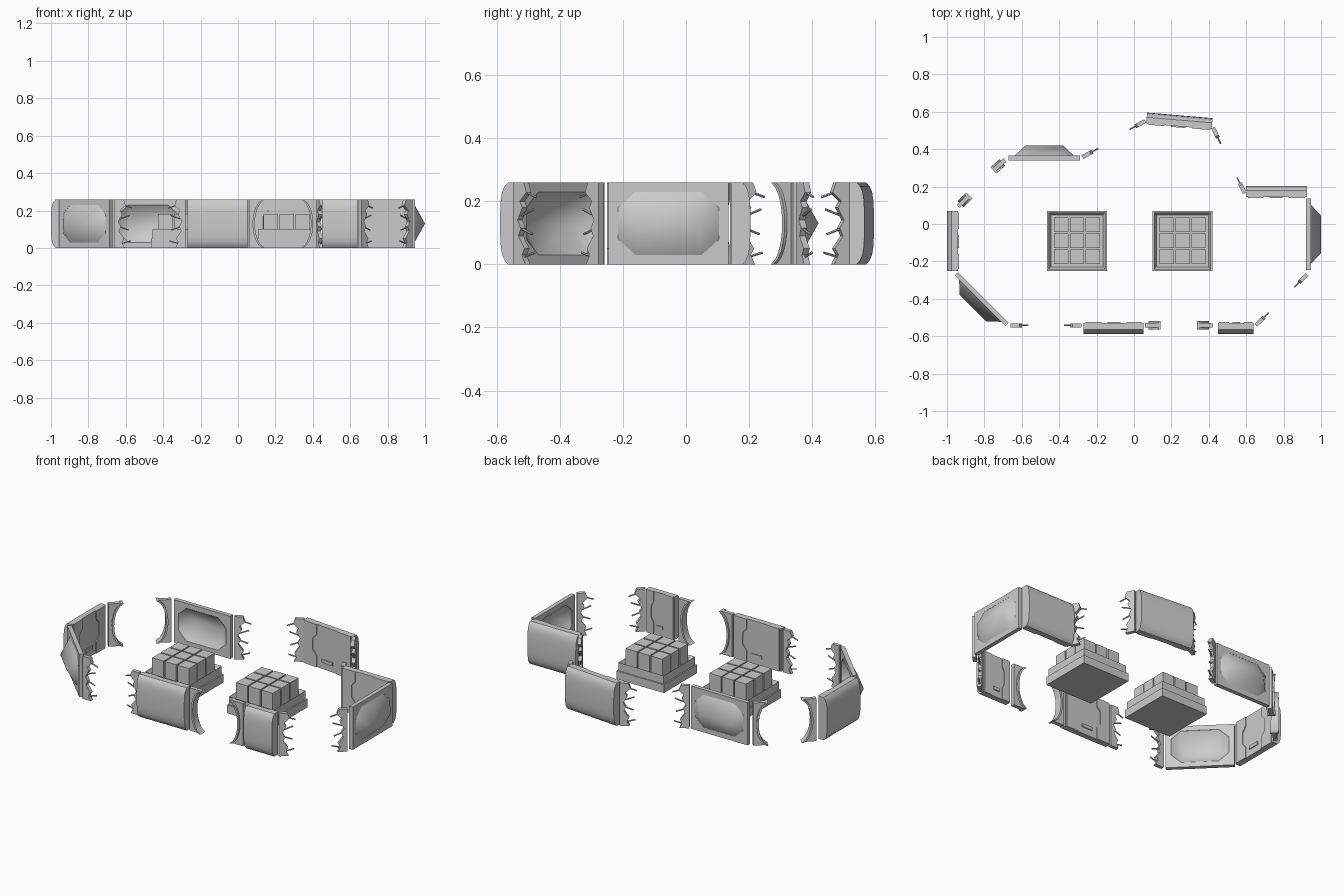
import bpy, bmesh, math
from mathutils import Matrix, Vector

if "Cube" in bpy.data.objects:
    bpy.data.objects.remove(bpy.data.objects["Cube"])

H = 0.26  # wall height


def add(name, bm, mat, recalc=True):
    if recalc:
        bmesh.ops.recalc_face_normals(bm, faces=bm.faces)
    me = bpy.data.meshes.new(name)
    bm.to_mesh(me)
    bm.free()
    ob = bpy.data.objects.new(name, me)
    bpy.context.collection.objects.link(ob)
    ob.matrix_world = mat
    return ob


def smooth(ob, angle):
    bpy.ops.object.select_all(action='DESELECT')
    ob.select_set(True)
    bpy.context.view_layer.objects.active = ob
    bpy.ops.object.shade_smooth_by_angle(angle=math.radians(angle))


def frame(p, q):
    """Local x runs from p to q, local y points to the inside, z is up."""
    u = (Vector(q) - Vector(p)).normalized()
    m = Matrix.Rotation(math.atan2(u.y, u.x), 4, 'Z')
    return Matrix.Translation((p[0], p[1], 0)) @ m, (Vector(q) - Vector(p)).length


def prism(name, pts, a, b, mat, along='y'):
    """Extrude an outline from a to b along local x or y."""
    bm = bmesh.new()
    put = (lambda p, t: (p[0], t, p[1])) if along == 'y' else (lambda p, t: (t, p[0], p[1]))
    lo = [bm.verts.new(put(p, a)) for p in pts]
    hi = [bm.verts.new(put(p, b)) for p in pts]
    n = len(pts)
    bm.faces.new(lo)
    bm.faces.new(hi[::-1])
    for i in range(n):
        bm.faces.new((lo[i], hi[i], hi[(i + 1) % n], lo[(i + 1) % n]))
    return add(name, bm, mat)


def rect(x0, x1, z0, z1):
    return [(x0, z0), (x1, z0), (x1, z1), (x0, z1)]


# Wall with a rounded outer face and raised plates on its inner face
def curved_wall(name, p, q):
    m, L = frame(p, q)
    half = [(-0.034, 0), (-0.045, 0.012), (-0.053, 0.03), (-0.057, 0.055), (-0.059, 0.09)]
    prof = [(0, 0)] + half + [(y, H - z) for y, z in reversed(half)] + [(0, H)]
    smooth(prism(name + "_shell", prof, 0, L, m, 'x'), 30)
    jog = [(0.30, 0), (0.30, 0.07), (0.22, 0.1), (0.22, 0.18), (0.3, 0.21), (0.3, H)]
    left = [(0.03 * L, 0)] + [(f * L, z) for f, z in jog] + [(0.03 * L, H)]
    prism(name + "_plate_left", left, -0.002, 0.005, m)
    jog2 = [(0.72, H), (0.72, 0.2), (0.8, 0.17), (0.8, 0.1), (0.72, 0.07), (0.72, 0)]
    right = [(0.97 * L, 0), (0.97 * L, H)] + [(f * L, z) for f, z in jog2]
    prism(name + "_plate_right", right, -0.002, 0.005, m)
    prism(name + "_slot", rect(0.4 * L, 0.62 * L, 0.04, 0.06), -0.002, 0.006, m)


# Flat framed wall with a ridged dome pushed outward, hollow on the inside
def dome_wall(name, p, q):
    m, L = frame(p, q)
    oct_ = [(.16, -.05), (.16, .05), (.105, .1), (-.105, .1),
            (-.16, .05), (-.16, -.05), (-.105, -.1), (.105, -.1)]
    cx, cz = L / 2, H / 2
    corners = [(L, 0), (L, H), (0, H), (0, 0)]
    bm = bmesh.new()
    rings = []
    for y in (-0.025, 0):
        c = [bm.verts.new((x, y, z)) for x, z in corners]
        o = [bm.verts.new((cx + x, y, cz + z)) for x, z in oct_]
        for k in range(4):
            j = (k + 1) % 4
            bm.faces.new((c[k], c[j], o[2 * k + 1], o[2 * k]))
            bm.faces.new((c[j], o[(2 * k + 2) % 8], o[2 * k + 1]))
        rings.append((c, o))
    for part, n in ((0, 4), (1, 8)):
        a, b = rings[0][part], rings[1][part]
        for i in range(n):
            j = (i + 1) % n
            bm.faces.new((a[i], a[j], b[j], b[i]))
    add(name + "_frame", bm, m)

    for label, base, top, flip in (("dome", -0.024, -0.08, False), ("hollow", -0.001, -0.074, True)):
        bm = bmesh.new()
        o = [bm.verts.new((cx + x, base, cz + z)) for x, z in oct_]
        r = bm.verts.new((cx + 0.1, top, cz))
        l = bm.verts.new((cx - 0.1, top, cz))
        faces = [(o[7], o[0], r), (o[0], o[1], r), (o[1], o[2], r), (o[2], o[3], l, r),
                 (o[3], o[4], l), (o[4], o[5], l), (o[5], o[6], l), (o[6], o[7], r, l)]
        for f in faces:
            bm.faces.new(f[::-1] if flip else f).smooth = True
        add(name + "_" + label, bm, m, recalc=False)


# Broken wall stub with a jagged edge and bent reinforcing rods
def broken_end(name, p, q):
    m, _ = frame(p, q)
    jag = [(.055, 0), (.04, .03), (.052, .05), (.024, .09), (.035, .115), (.02, .14),
           (.042, .18), (.03, .2), (.06, .228), (.048, H)]
    prism(name + "_slab", [(0, 0)] + jag + [(0, H)], -0.011, 0.011, m)
    bm = bmesh.new()
    for x, z, tilt in ((.06, .03, -15), (.05, .105, 20), (.055, .165, -20), (.068, .222, 18)):
        rod = Matrix.Translation((x, 0, z)) @ Matrix.Rotation(math.radians(90 + tilt), 4, 'Y')
        bmesh.ops.create_cone(bm, cap_ends=True, segments=6, radius1=.004, radius2=.004,
                              depth=.055, matrix=rod)
    add(name + "_rods", bm, m)


# Wall stub cut by a concave arc with a thicker rim
def arch_end(name, p, q):
    m, _ = frame(p, q)
    arc = [(.03 + .053 * (1 - math.sqrt(1 - (t / 7.2) ** 2)) / .766, H / 2 + t * H / 14)
           for t in range(-7, 8)]
    smooth(prism(name + "_slab", [(0, 0)] + arc + [(0, H)], -0.012, 0.012, m), 30)
    inner = [(x - 0.012, z) for x, z in reversed(arc)]
    smooth(prism(name + "_rim", arc + inner, -0.023, 0.023, m), 30)


curved_wall("front_wall", (-.27, -.53), (.05, -.53))
curved_wall("front_right_wall", (.45, -.53), (.64, -.53))
curved_wall("back_right_wall", (.925, .145), (.60, .145))
curved_wall("back_wall", (.415, .507), (.065, .537))
curved_wall("left_wall", (-.941, .07), (-.941, -.25))
dome_wall("right_wall", (.92, -.245), (.92, .135))
dome_wall("back_left_wall", (-.29, .34), (-.67, .34))
dome_wall("front_left_wall", (-.94, -.258), (-.67, -.528))

for i, (p, q) in enumerate([((-.28, -.542), (-.37, -.542)), ((.652, -.54), (.72, -.475)),
                            ((.925, -.27), (.86, -.335)), ((.593, .165), (.55, .25)),
                            ((.423, .515), (.463, .43)), ((.06, .55), (-.025, .505)),
                            ((-.275, .358), (-.195, .402)), ((-.66, -.542), (-.57, -.542))]):
    broken_end(f"broken_end_{i + 1}", p, q)

for i, (p, q) in enumerate([((.06, -.542), (.14, -.542)), ((.42, -.542), (.34, -.542)),
                            ((-.69, .342), (-.75, .288)), ((-.94, .093), (-.884, .15))]):
    arch_end(f"arch_end_{i + 1}", p, q)


def box(bm, x, y, z0, z1, s):
    mat = Matrix.Translation((x, y, (z0 + z1) / 2)) @ Matrix.Diagonal((s, s, z1 - z0, 1))
    return bmesh.ops.create_cube(bm, size=1, matrix=mat)


# Two stepped trays, each holding a three by three block of crates
for side, x in (("left", -.305), ("right", .26)):
    at = Matrix.Translation((x, -.09, 0))
    bm = bmesh.new()
    box(bm, 0, 0, 0, .05, .32)
    add(f"{side}_tray_base", bm, at)
    bm = bmesh.new()
    box(bm, 0, 0, .045, .10, .304)
    bm.normal_update()
    top = max(bm.faces, key=lambda f: f.calc_center_median().z)
    bmesh.ops.inset_individual(bm, faces=[top], thickness=.018)
    bmesh.ops.translate(bm, verts=top.verts[:], vec=(0, 0, -.025))
    add(f"{side}_tray", bm, at)
    bm = bmesh.new()
    for i in (-1, 0, 1):
        for j in (-1, 0, 1):
            box(bm, i * .085, j * .085, .074, .182, .077)
    add(f"{side}_crates", bm, at)
